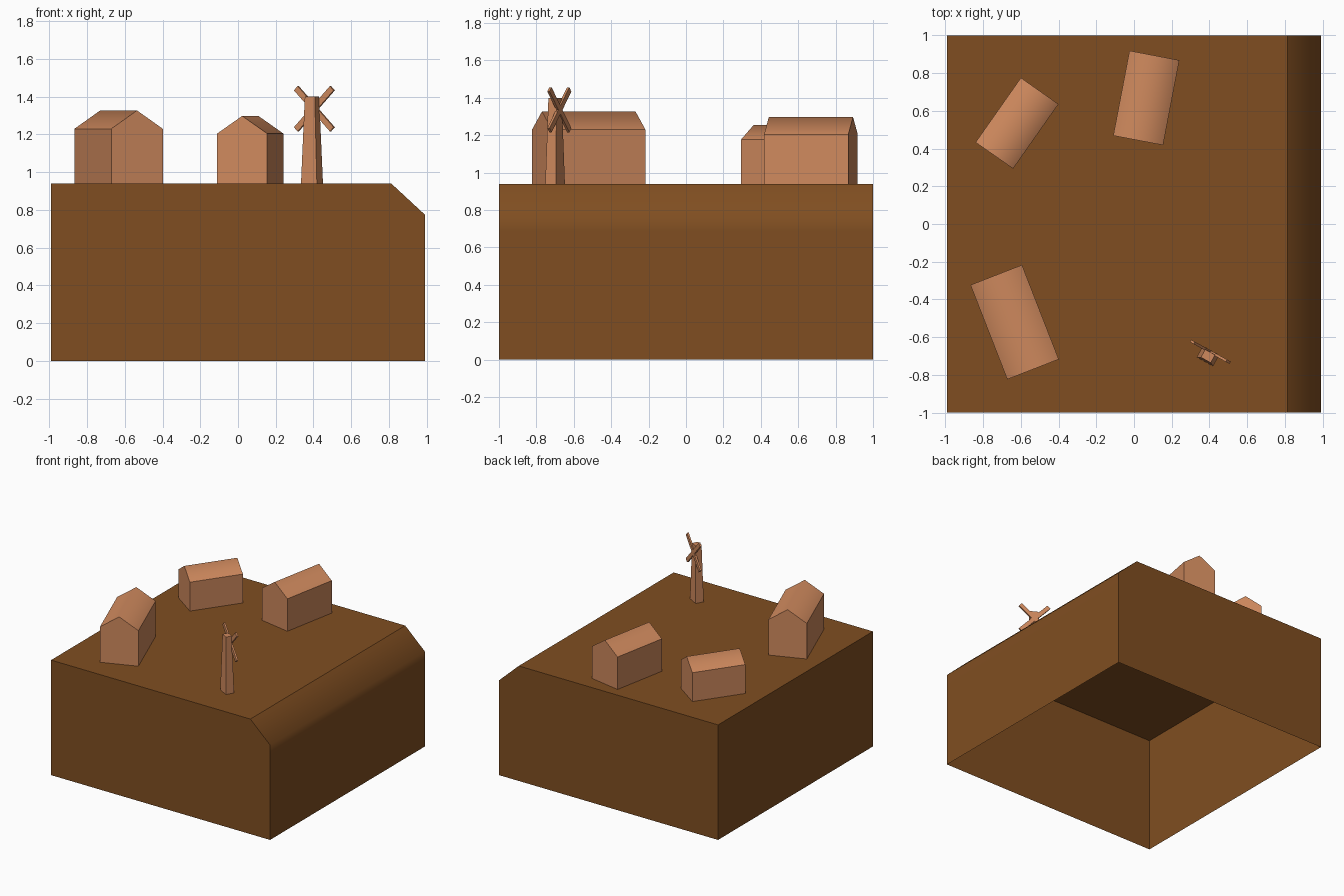
import bpy, bmesh, math
from mathutils import Vector, Matrix

if "Cube" in bpy.data.objects:
    bpy.data.objects.remove(bpy.data.objects["Cube"])

GROUND_Z = 0.94


def material(name, rgb):
    m = bpy.data.materials.new(name)
    m.diffuse_color = (*rgb, 1)
    m.use_nodes = True
    m.node_tree.nodes["Principled BSDF"].inputs["Base Color"].default_value = m.diffuse_color
    return m


EARTH = material("earth_brown", (0.215, 0.076, 0.015))
CLAY = material("clay_orange", (0.62, 0.25, 0.11))


def finish(bm, name, mat, matrix=Matrix()):
    me = bpy.data.meshes.new(name)
    bm.to_mesh(me)
    bm.free()
    ob = bpy.data.objects.new(name, me)
    ob.matrix_world = matrix
    me.materials.append(mat)
    bpy.context.collection.objects.link(ob)
    return ob


def prism(profile, y0, y1, smooth_sides=(), soft_points=()):
    """Extrude an open xz profile along y with end caps and an open bottom."""
    bm = bmesh.new()
    front = [bm.verts.new((x, y0, z)) for x, z in profile]
    back = [bm.verts.new((x, y1, z)) for x, z in profile]
    bm.faces.new(front)
    bm.faces.new(back[::-1])
    for i in range(len(profile) - 1):
        f = bm.faces.new((front[i], back[i], back[i + 1], front[i + 1]))
        f.smooth = i in smooth_sides
    bmesh.ops.recalc_face_normals(bm, faces=bm.faces)
    # recalculation on an open shell: make sure the front cap looks to -y
    bm.faces.ensure_lookup_table()
    if bm.faces[0].normal.y > 0:
        bmesh.ops.reverse_faces(bm, faces=bm.faces)
    soft = [{front[i], back[i]} for i in soft_points]
    for e in bm.edges:
        e.smooth = set(e.verts) in soft
    return bm


# Ground block: hollow underneath, softly bevelled along the right side
ground = [(-0.99, 0), (-0.99, GROUND_Z), (0.812, GROUND_Z),
          (0.99, 0.775), (0.99, 0.69), (0.99, 0)]
finish(prism(ground, -1, 1, (2, 3, 4), (3, 4)), "ground_block", EARTH)


# Houses: gabled prisms, ridge running between two gable midpoints
def house(name, a, b, width, wall, roof):
    a, b = Vector(a), Vector(b)
    d, c, w = b - a, (a + b) / 2, width / 2
    profile = [(-w, 0), (-w, wall), (0, wall + roof), (w, wall), (w, 0)]
    bm = prism(profile, -d.length / 2, d.length / 2, (1, 2), (2,))
    turn = Matrix.Rotation(math.atan2(-d.x, d.y), 4, 'Z')
    finish(bm, name, CLAY, Matrix.Translation((c.x, c.y, GROUND_Z)) @ turn)


house("front_left_house", (-0.535, -0.77), (-0.73, -0.27), 0.293, 0.29, 0.097)
house("back_middle_house", (0.022, 0.443), (0.108, 0.893), 0.269, 0.265, 0.093)
house("back_left_house", (-0.74, 0.363), (-0.50, 0.705), 0.243, 0.236, 0.08)

# Windmill tower: tapering box
MILL = Matrix.Translation((0.392, -0.70, GROUND_Z)) @ Matrix.Rotation(math.radians(-29), 4, 'Z')
bm = bmesh.new()
bmesh.ops.create_cube(bm, size=1)
for v in bm.verts:
    top = v.co.z > 0
    v.co.x *= 0.06 if top else 0.096
    v.co.y *= 0.048 if top else 0.067
    v.co.z = 0.46 if top else 0
finish(bm, "windmill_tower", CLAY, MILL)

# Windmill sails: two crossed bars on the rear face of the tower
for name, angle in (("sail_bar_rising", 45), ("sail_bar_falling", -45)):
    bm = bmesh.new()
    bmesh.ops.create_cube(bm, size=1)
    bmesh.ops.scale(bm, vec=(0.308, 0.014, 0.032), verts=bm.verts)
    place = Matrix.Translation((0, 0.026, 0.396)) @ Matrix.Rotation(math.radians(angle), 4, 'Y')
    finish(bm, name, CLAY, MILL @ place)
